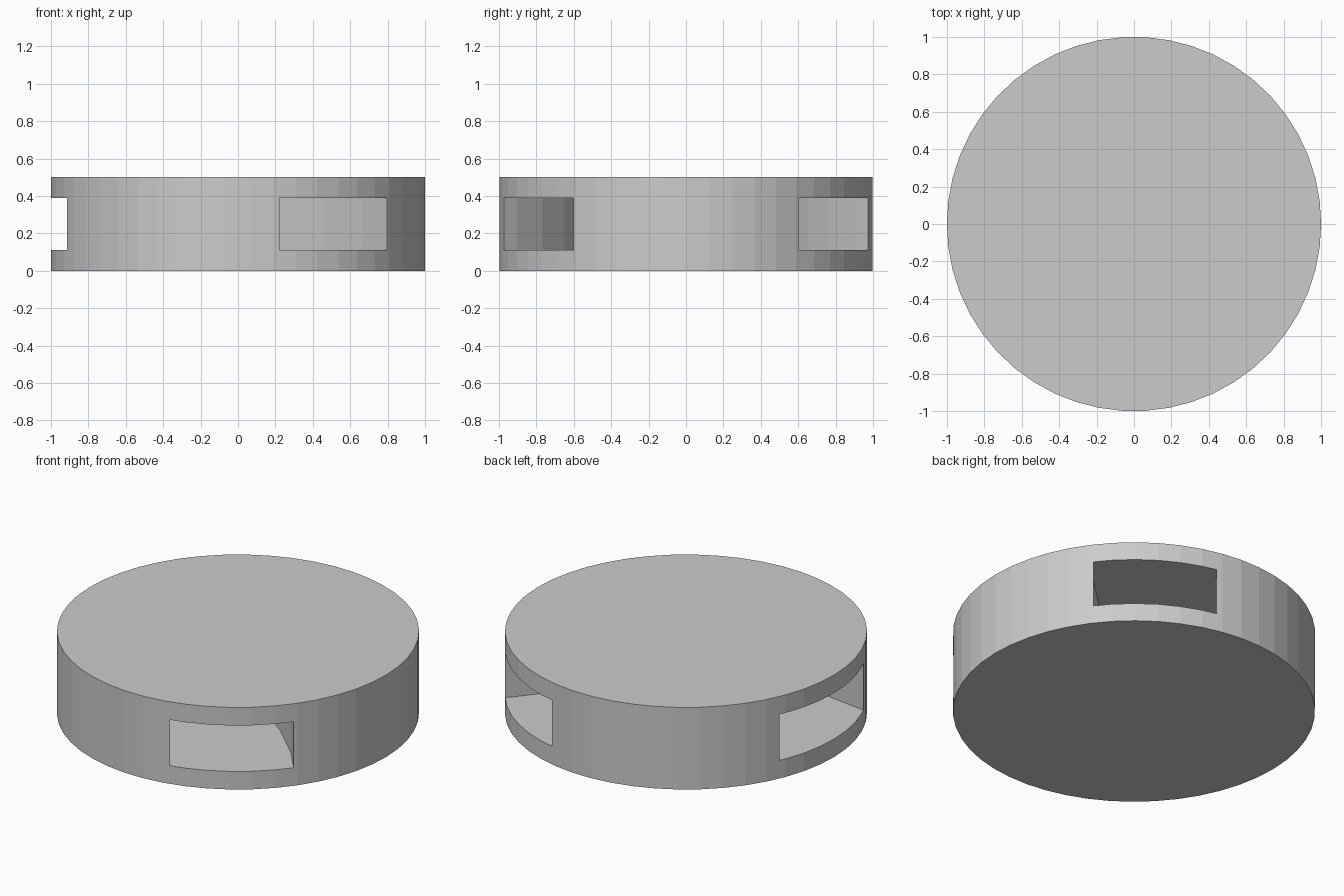
import bpy, bmesh
from math import cos, sin, tau

if "Cube" in bpy.data.objects:
    bpy.data.objects.remove(bpy.data.objects["Cube"])

SIDES = 50


def new_object(name, bm):
    bmesh.ops.recalc_face_normals(bm, faces=bm.faces)
    mesh = bpy.data.meshes.new(name)
    bm.to_mesh(mesh)
    bm.free()
    obj = bpy.data.objects.new(name, mesh)
    bpy.context.collection.objects.link(obj)
    return obj


def disc(name, radius, height):
    bm = bmesh.new()
    ring = [bm.verts.new((radius * cos(tau * i / SIDES), radius * sin(tau * i / SIDES), 0))
            for i in range(SIDES)]
    face = bm.faces.new(ring)
    ext = bmesh.ops.extrude_face_region(bm, geom=[face])["geom"]
    verts = [g for g in ext if isinstance(g, bmesh.types.BMVert)]
    bmesh.ops.translate(bm, verts=verts, vec=(0, 0, height))
    return new_object(name, bm)


def flat_ring(name, cx, cy, r_in, r_out, z0, z1):
    # rectangular section swept round a circle
    bm = bmesh.new()
    section = [(r_in, z0), (r_out, z0), (r_out, z1), (r_in, z1)]
    loops = []
    for i in range(SIDES):
        a = tau * i / SIDES
        loops.append([bm.verts.new((cx + r * cos(a), cy + r * sin(a), z)) for r, z in section])
    for i in range(SIDES):
        p, q = loops[i], loops[(i + 1) % SIDES]
        for k in range(4):
            bm.faces.new((p[k], q[k], q[(k + 1) % 4], p[(k + 1) % 4]))
    return new_object(name, bm)


# Round body
body = disc("round_body", 1.0, 0.5)

# Two curved tunnels that merge at the left side
for side, label in ((-1, "front"), (1, "back")):
    cutter = flat_ring(label + "_tunnel_cutter", -1.0, side * 2.0, 1.60, 2.28, 0.11, 0.39)
    cutter.hide_render = True
    bpy.context.view_layer.objects.active = body
    mod = body.modifiers.new(label + "_tunnel", 'BOOLEAN')
    mod.operation = 'DIFFERENCE'
    mod.solver = 'EXACT'
    mod.object = cutter
    bpy.ops.object.modifier_apply(modifier=mod.name)
    bpy.data.objects.remove(cutter)
